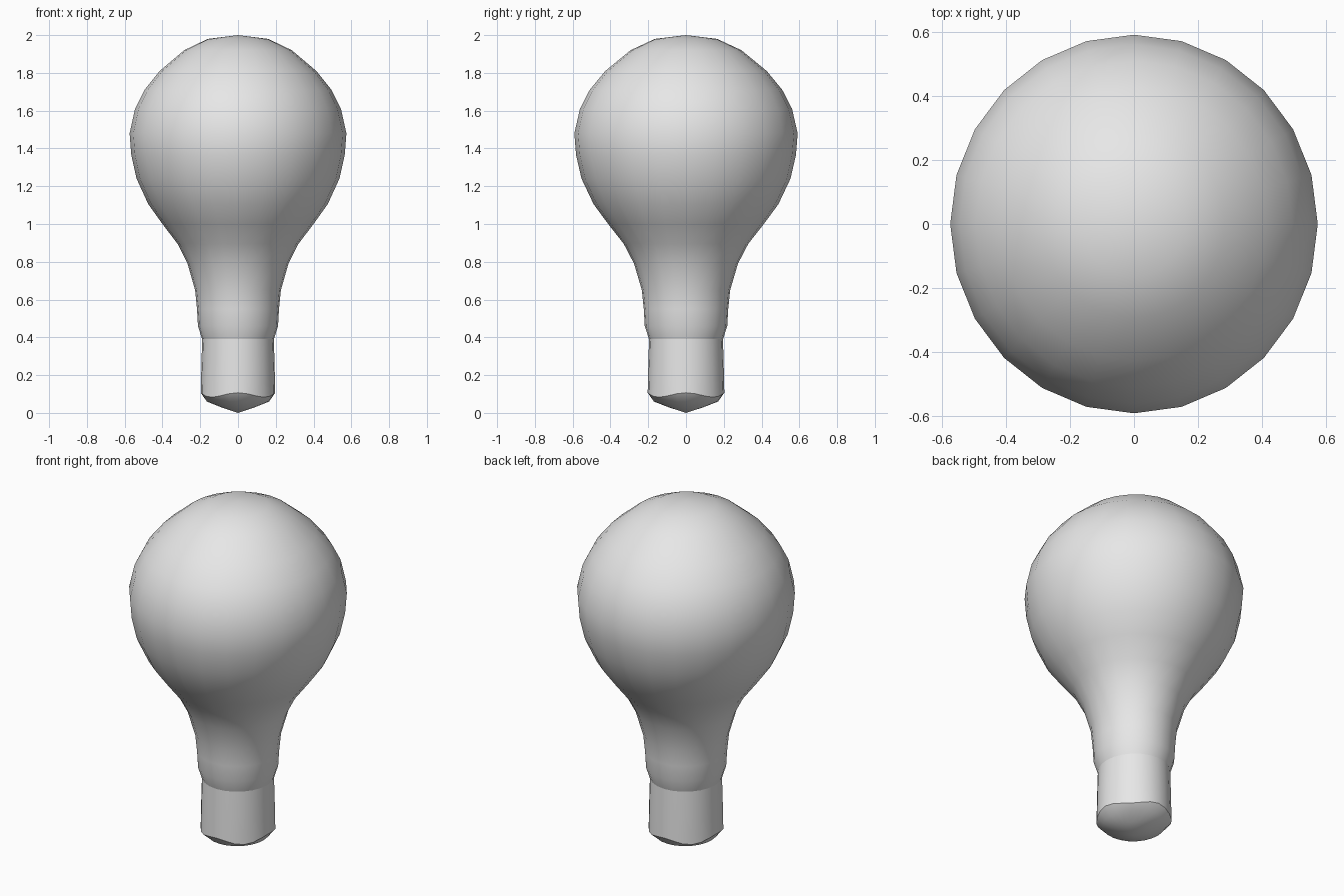
import bpy, bmesh, math

if "Cube" in bpy.data.objects:
    bpy.data.objects.remove(bpy.data.objects["Cube"])

SEGMENTS = 24
Y_STRETCH = 1.03

grey = bpy.data.materials.new("plain grey")
grey.diffuse_color = (0.8, 0.8, 0.8, 1)
grey.use_nodes = True
grey.node_tree.nodes["Principled BSDF"].inputs["Base Color"].default_value = grey.diffuse_color


def lathe(name, profile, segments, wobble=None):
    """Revolve (radius, height) points about z; zero radius makes a pole."""
    bm = bmesh.new()
    rings = []
    for i, (r, z) in enumerate(profile):
        ring = []
        for s in range(1 if r == 0 else segments):
            a = 2 * math.pi * s / segments
            dz = wobble(a, i) if wobble and r else 0
            ring.append(bm.verts.new((r * math.cos(a), r * math.sin(a) * Y_STRETCH, z + dz)))
        rings.append(ring)
    for low, high in zip(rings, rings[1:]):
        for s in range(segments):
            t = (s + 1) % segments
            if len(low) == 1:
                bm.faces.new((low[0], high[t], high[s]))
            elif len(high) == 1:
                bm.faces.new((low[s], low[t], high[0]))
            else:
                bm.faces.new((low[s], low[t], high[t], high[s]))
    bmesh.ops.recalc_face_normals(bm, faces=bm.faces)
    mesh = bpy.data.meshes.new(name)
    bm.to_mesh(mesh)
    bm.free()
    mesh.materials.append(grey)
    obj = bpy.data.objects.new(name, mesh)
    bpy.context.collection.objects.link(obj)
    bpy.ops.object.select_all(action='DESELECT')
    obj.select_set(True)
    bpy.context.view_layer.objects.active = obj
    bpy.ops.object.shade_smooth_by_angle(angle=math.radians(35))
    return obj


# Glass bulb with its tapering neck
lathe("glass_bulb", [
    (0.19, 0.39), (0.212, 0.46), (0.217, 0.55), (0.227, 0.65), (0.267, 0.79),
    (0.32, 0.895), (0.40, 1.0), (0.475, 1.105), (0.537, 1.24), (0.565, 1.365),
    (0.574, 1.48), (0.545, 1.61), (0.495, 1.71), (0.415, 1.81), (0.285, 1.92),
    (0.16, 1.98), (0, 2.0)], SEGMENTS)

# Straight base collar
lathe("base_collar", [(0.197, 0.095), (0.194, 0.24), (0.19, 0.39)], SEGMENTS,
      lambda a, i: 0.012 * math.cos(4 * a) if i == 0 else 0)

# Pointed contact tip, with an uneven rim meeting the collar
lathe("contact_tip", [(0, 0), (0.09, 0.03), (0.165, 0.06), (0.197, 0.095)], SEGMENTS,
      lambda a, i: 0.012 * math.cos(4 * a) if i == 3 else 0)
